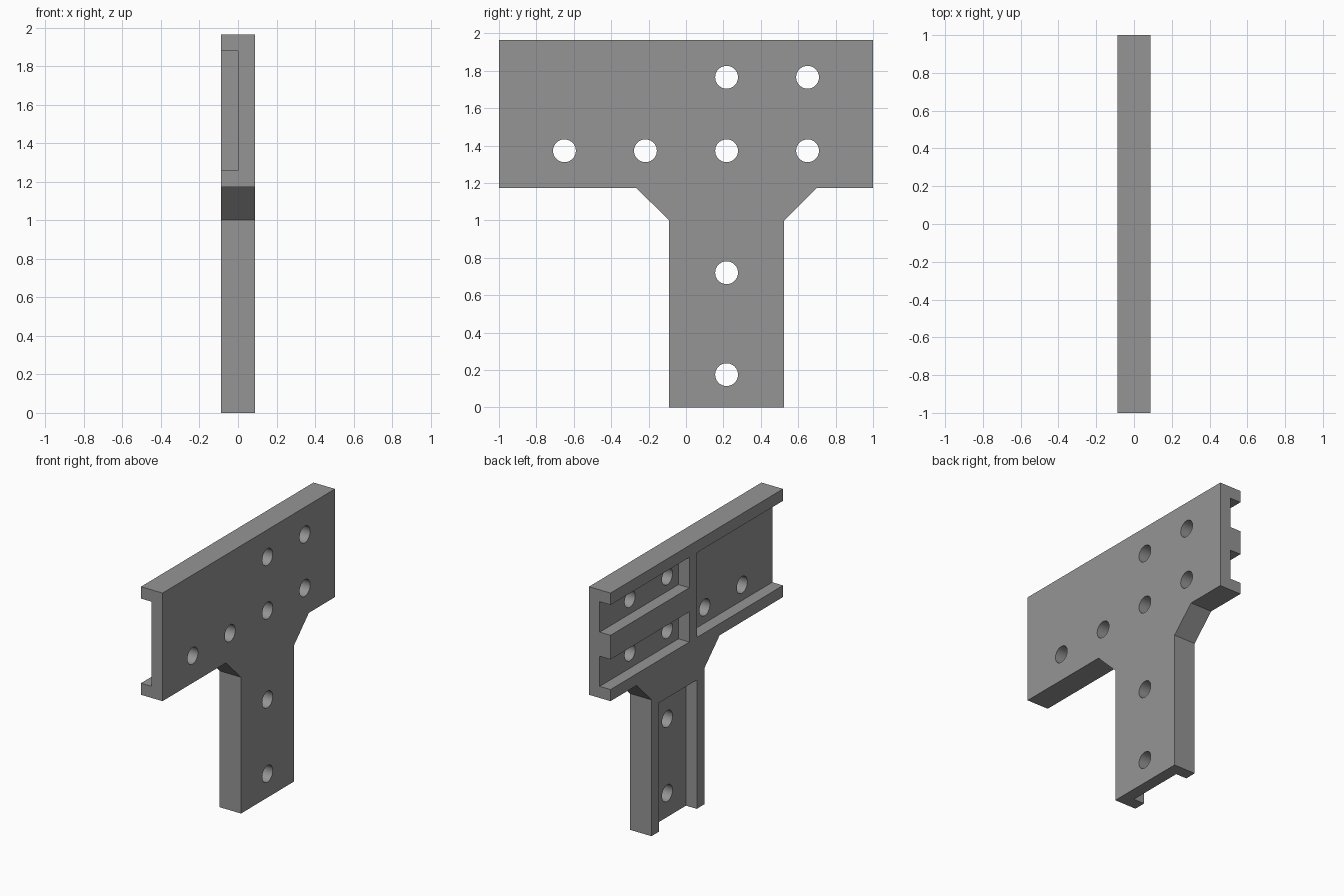
import bpy, bmesh, math
from mathutils import Matrix

if "Cube" in bpy.data.objects:
    bpy.data.objects.remove(bpy.data.objects["Cube"])

HALF = 0.0875      # half thickness of the plate
WALL = 0.087       # rim width around the pockets


def new_object(name, bm):
    bmesh.ops.recalc_face_normals(bm, faces=bm.faces)
    mesh = bpy.data.meshes.new(name)
    bm.to_mesh(mesh)
    bm.free()
    ob = bpy.data.objects.new(name, mesh)
    bpy.context.collection.objects.link(ob)
    return ob


def add_box(bm, x, y, z):
    size = [b - a for a, b in (x, y, z)]
    mid = [(a + b) / 2 for a, b in (x, y, z)]
    bmesh.ops.create_cube(bm, size=1, matrix=Matrix.Translation(mid) @ Matrix.Diagonal((*size, 1)))


# T-shaped plate: side profile extruded through its thickness
outline = [(-0.09, 0), (0.525, 0), (0.525, 1.0), (0.697, 1.172), (1, 1.172),
           (1, 1.965), (-1, 1.965), (-1, 1.172), (-0.265, 1.172), (-0.09, 1.0)]
bm = bmesh.new()
face = bm.faces.new([bm.verts.new((-HALF, y, z)) for y, z in outline])
ext = bmesh.ops.extrude_face_region(bm, geom=[face])
bmesh.ops.translate(bm, vec=(2 * HALF, 0, 0),
                    verts=[v for v in ext["geom"] if isinstance(v, bmesh.types.BMVert)])
plate = new_object("bracket_plate", bm)

# Pockets on the back face, each open at its outer end
bm = bmesh.new()
depth = (-0.3, 0)
add_box(bm, depth, (-1.2, 0), (1.257, 1.878))            # large pocket
add_box(bm, depth, (WALL, 1.2), (1.655, 1.878))          # upper channel
add_box(bm, depth, (WALL, 1.2), (1.257, 1.478))          # lower channel
add_box(bm, depth, (0, 0.525 - WALL), (-0.2, 0.945))     # stem channel
pockets = new_object("pocket_cutter", bm)

# Bolt holes
bm = bmesh.new()
holes = [(y, 1.372) for y in (-0.65, -0.217, 0.217, 0.65)]
holes += [(0.217, 1.765), (0.65, 1.765), (0.217, 0.72), (0.217, 0.175)]
for y, z in holes:
    bmesh.ops.create_cone(bm, cap_ends=True, segments=40, radius1=0.061, radius2=0.061, depth=0.6,
                          matrix=Matrix.Translation((0, y, z)) @ Matrix.Rotation(math.pi / 2, 4, 'Y'))
drills = new_object("hole_cutter", bm)

bpy.context.view_layer.objects.active = plate
plate.select_set(True)
for cutter in (pockets, drills):
    cutter.hide_render = True
    mod = plate.modifiers.new(cutter.name, 'BOOLEAN')
    mod.operation = 'DIFFERENCE'
    mod.solver = 'EXACT'
    mod.object = cutter
    bpy.ops.object.modifier_apply(modifier=mod.name)
    bpy.data.objects.remove(cutter)

# Single grey finish
grey = bpy.data.materials.new("grey_metal")
grey.diffuse_color = (0.3, 0.3, 0.3, 1)
grey.use_nodes = True
grey.node_tree.nodes["Principled BSDF"].inputs["Base Color"].default_value = grey.diffuse_color
plate.data.materials.clear()
plate.data.materials.append(grey)
bpy.ops.object.shade_smooth_by_angle(angle=math.radians(30))
